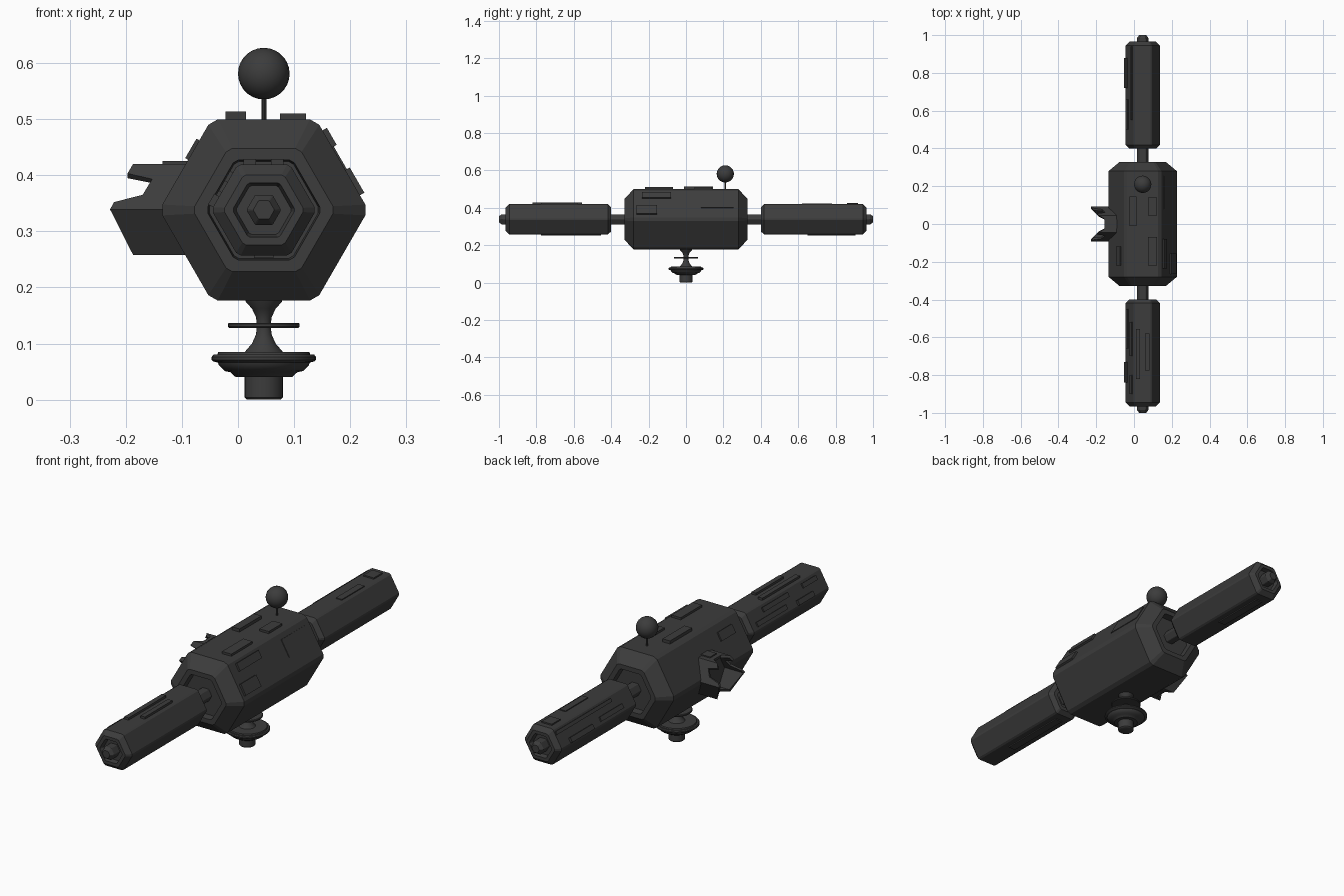
import bpy, bmesh, math
from mathutils import Vector, Matrix

if "Cube" in bpy.data.objects:
    bpy.data.objects.remove(bpy.data.objects["Cube"])

CX, CZ = 0.046, 0.338            # main axis of the station, running along y
S60 = math.sin(math.radians(60))
hull = bpy.data.materials.new("dark hull grey")
hull.diffuse_color = (0.045, 0.045, 0.045, 1)
hull.use_nodes = True
hull.node_tree.nodes["Principled BSDF"].inputs["Base Color"].default_value = hull.diffuse_color


def finish(name, bm, smooth=False):
    bmesh.ops.recalc_face_normals(bm, faces=bm.faces)
    me = bpy.data.meshes.new(name)
    bm.to_mesh(me)
    bm.free()
    me.materials.append(hull)
    ob = bpy.data.objects.new(name, me)
    bpy.context.collection.objects.link(ob)
    if smooth:
        bpy.ops.object.select_all(action='DESELECT')
        ob.select_set(True)
        bpy.context.view_layer.objects.active = ob
        bpy.ops.object.shade_smooth_by_angle(angle=math.radians(35))
    return ob


def loft(bm, rings):
    """Skin a list of closed rings and cap both ends."""
    loops = [[bm.verts.new(p) for p in r] for r in rings]
    n = len(loops[0])
    for a, b in zip(loops, loops[1:]):
        for i in range(n):
            j = (i + 1) % n
            bm.faces.new((a[i], a[j], b[j], b[i]))
    bm.faces.new(loops[0])
    bm.faces.new(loops[-1])


def hex_ring(y, r, cut):
    """Hexagon across the main axis with its corners trimmed."""
    pts = []
    c = [Vector((CX + r * math.cos(math.radians(60 * k)), y,
                 CZ + r * math.sin(math.radians(60 * k)))) for k in range(6)]
    for k in range(6):
        for other in (c[k - 1], c[(k + 1) % 6]):
            pts.append(c[k].lerp(other, cut / r))
    return pts


def hex_part(name, profile):
    bm = bmesh.new()
    loft(bm, [hex_ring(y, r, r * 0.06) for y, r in profile])
    return finish(name, bm)


def lathe(name, profile, x, y, n=32):
    bm = bmesh.new()
    loft(bm, [[(x + r * math.cos(2 * math.pi * i / n), y + r * math.sin(2 * math.pi * i / n), z)
               for i in range(n)] for r, z in profile])
    return finish(name, bm, True)


def plates(name, apothem, items):
    """Raised panels: (face angle, y0, y1, sideways centre, width, height)."""
    bm = bmesh.new()
    for ang, y0, y1, off, w, h in items:
        a = math.radians(ang)
        n = Vector((math.cos(a), 0, math.sin(a)))
        t = Vector((-math.sin(a), 0, math.cos(a)))
        c = Vector((CX, (y0 + y1) / 2, CZ)) + n * apothem + t * off
        m = Matrix((t, Vector((0, 1, 0)), n)).transposed().to_4x4()
        m = Matrix.Translation(c) @ m @ Matrix.Diagonal((w, y1 - y0, 2 * h, 1))
        bmesh.ops.create_cube(bm, size=1, matrix=m)
    return finish(name, bm)


# central body with chamfered, recessed ends
half = [(0.295, 0.1), (0.328, 0.103), (0.328, 0.127), (0.28, 0.1865)]
hex_part("central_body", [(-y, r) for y, r in half] + [(y, r) for y, r in reversed(half)])

# pods, shafts and end knobs, front and back
for s, side in ((-1, "front"), (1, "back")):
    hex_part(side + "_pod", [(s * y, r) for y, r in (
        (0.415, 0.05), (0.4, 0.055), (0.4, 0.075), (0.418, 0.0935), (0.945, 0.0935),
        (0.965, 0.072), (0.965, 0.056), (0.945, 0.05))])
    hex_part(side + "_shaft", [(s * 0.28, 0.031), (s * 0.43, 0.031)])
    hex_part(side + "_end_knob", [(s * 0.935, 0.031), (s * 0.985, 0.031), (s * 1.0, 0.019)])

# raised panels
plates("body_panels", 0.1615, [
    (90, -0.01, 0.145, 0.05, 0.037, 0.014), (90, 0.045, 0.14, -0.052, 0.046, 0.01),
    (90, -0.22, -0.07, -0.052, 0.046, 0.01), (30, -0.235, -0.08, 0.053, 0.035, 0.009),
    (30, -0.265, -0.155, -0.037, 0.052, 0.009), (30, 0.08, 0.255, 0.018, 0.08, 0.003),
    (150, -0.22, -0.12, -0.03, 0.04, 0.006)])
plates("front_pod_panels", 0.081, [
    (90, -0.82, -0.555, 0.025, 0.022, 0.01), (90, -0.775, -0.58, -0.024, 0.022, 0.01),
    (270, -0.775, -0.455, 0.0, 0.035, 0.005), (150, -0.84, -0.73, 0.03, 0.022, 0.01),
    (150, -0.7, -0.52, -0.02, 0.02, 0.006), (150, -0.9, -0.8, -0.02, 0.02, 0.006),
    (150, -0.66, -0.45, 0.02, 0.02, 0.006)])
plates("back_pod_panels", 0.081, [
    (90, 0.86, 0.92, 0.0, 0.05, 0.006), (90, 0.62, 0.78, -0.02, 0.03, 0.004),
    (270, 0.65, 0.905, 0.0, 0.035, 0.005), (150, 0.72, 0.88, 0.03, 0.022, 0.01),
    (150, 0.5, 0.66, 0.02, 0.02, 0.006), (150, 0.55, 0.94, -0.025, 0.015, 0.005)])

# ball antenna on the roof
lathe("antenna_stalk", [(0.0045, 0.495), (0.0045, 0.55)], CX, 0.21, 10)
bm = bmesh.new()
bmesh.ops.create_uvsphere(bm, u_segments=20, v_segments=14, radius=0.046,
                          matrix=Matrix.Translation((CX, 0.21, 0.581)))
finish("antenna_ball", bm, True)

# dish mast under the body
lathe("mast", [(0.034, 0.18), (0.032, 0.174), (0.021, 0.162), (0.014, 0.147), (0.012, 0.132),
               (0.014, 0.116), (0.021, 0.1), (0.034, 0.085), (0.034, 0.075)], CX, 0)
lathe("mast_ring", [(0.062, 0.137), (0.064, 0.135), (0.064, 0.13), (0.062, 0.128)], CX, 0)
lathe("dish", [(0.081, 0.085), (0.083, 0.08), (0.09, 0.08), (0.093, 0.076), (0.093, 0.071),
               (0.09, 0.068), (0.082, 0.066), (0.08, 0.061), (0.07, 0.051), (0.06, 0.049),
               (0.05, 0.04), (0.034, 0.04), (0.034, 0.004), (0.031, 0.001), (0.0295, 0.0)], CX, 0)


# docking port on the left: six walls of an open hexagonal tube
def wall(bm, pts):
    c = Vector((0, 0, 0.339))
    outer = [Vector(p) for p in pts]
    inner = [Vector((p.x, p.y * 0.87, c.z + (p.z - c.z) * 0.87)) for p in outer]
    loft(bm, [outer, inner])


def y_at(z):
    return 0.092 - abs(z - 0.339) / 0.081 * 0.046


bm = bmesh.new()
upper = [(-0.06, 0.339), (-0.228, 0.339), (-0.221, 0.352), (-0.17, 0.365),
         (-0.153, 0.393), (-0.197, 0.403), (-0.187, 0.42), (-0.06, 0.42)]
lower = [(-0.06, 0.339), (-0.228, 0.339), (-0.187, 0.258), (-0.06, 0.258)]
for s in (-1, 1):
    for side in (upper, lower):
        wall(bm, [(x, s * y_at(z), z) for x, z in side])
for z in (0.42, 0.258):
    edge = [(-0.06, 0.046), (-0.187, 0.046), (-0.155, 0.026)]
    wall(bm, [(x, y, z) for x, y in edge] + [(x, -y, z) for x, y in reversed(edge)])
# inner back wall
ring = [(0.046, 0.42), (0.092, 0.339), (0.046, 0.258), (-0.046, 0.258), (-0.092, 0.339), (-0.046, 0.42)]
loft(bm, [[(x, y * 0.95, 0.339 + (z - 0.339) * 0.95) for y, z in ring] for x in (-0.135, -0.06)])
# hatch block on top of the port
bmesh.ops.create_cube(bm, size=1, matrix=Matrix.Translation((-0.105, 0, 0.42))
                      @ Matrix.Diagonal((0.06, 0.045, 0.01, 1)))
finish("docking_port", bm)
